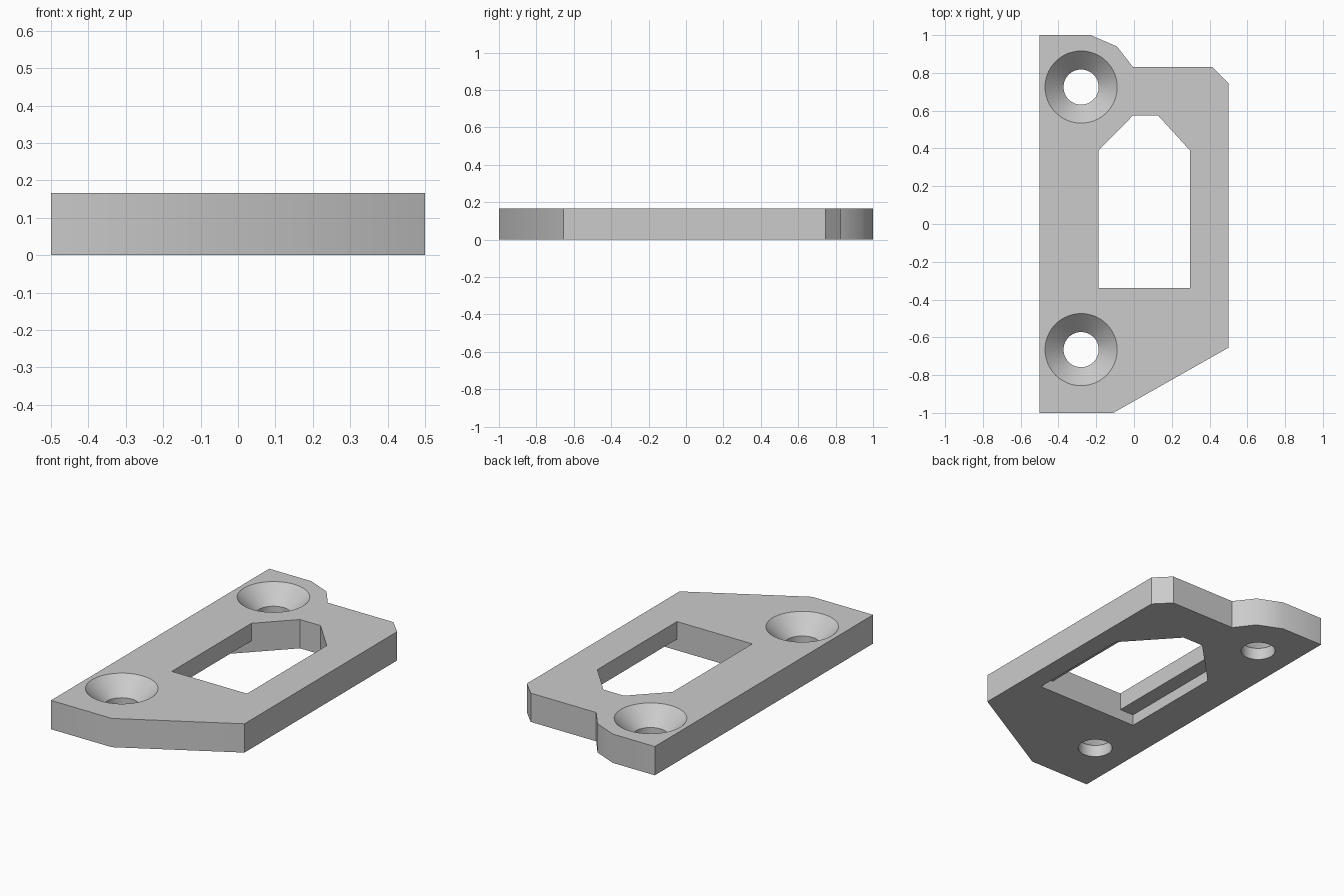
import bpy, bmesh, math
from mathutils import Vector

THICK = 0.167
POCKET = 0.065      # depth of the recess under the window
BORE_TOP = 0.07     # where the straight bore meets the countersink

old = bpy.data.objects.get("Cube")
if old:
    bpy.data.objects.remove(old, do_unlink=True)

grey = bpy.data.materials.new("plain grey")
grey.use_nodes = True
colour = (0.6, 0.6, 0.6, 1)
grey.diffuse_color = colour
grey.node_tree.nodes["Principled BSDF"].inputs["Base Color"].default_value = colour


def finish(bm, name):
    bmesh.ops.recalc_face_normals(bm, faces=bm.faces)
    mesh = bpy.data.meshes.new(name)
    bm.to_mesh(mesh)
    bm.free()
    mesh.materials.append(grey)
    obj = bpy.data.objects.new(name, mesh)
    bpy.context.collection.objects.link(obj)
    return obj


def prism(name, outline, z0, z1):
    """Extrude a flat outline from z0 to z1."""
    bm = bmesh.new()
    face = bm.faces.new([bm.verts.new((p[0], p[1], z0)) for p in outline])
    grown = bmesh.ops.extrude_face_region(bm, geom=[face])["geom"]
    bmesh.ops.translate(bm, vec=(0, 0, z1 - z0),
                        verts=[v for v in grown if isinstance(v, bmesh.types.BMVert)])
    return finish(bm, name)


def lathe(name, profile, centre, sides=64):
    """Stack rings of (radius, z) into a closed solid."""
    bm = bmesh.new()
    rings = []
    for r, z in profile:
        angles = [2 * math.pi * i / sides for i in range(sides)]
        rings.append([bm.verts.new((centre[0] + r * math.cos(a),
                                    centre[1] + r * math.sin(a), z)) for a in angles])
    for low, high in zip(rings, rings[1:]):
        for i in range(sides):
            j = (i + 1) % sides
            bm.faces.new((low[i], low[j], high[j], high[i]))
    bm.faces.new(rings[0])
    bm.faces.new(rings[-1])
    return finish(bm, name)


def cut(target, cutter):
    """Subtract the cutter, then discard it."""
    mod = target.modifiers.new("cut", 'BOOLEAN')
    mod.operation = 'DIFFERENCE'
    mod.solver = 'EXACT'
    mod.object = cutter
    bpy.context.view_layer.objects.active = target
    bpy.ops.object.modifier_apply(modifier=mod.name)
    bpy.data.objects.remove(cutter, do_unlink=True)


# Plate body
plate = prism("mounting_plate", [
    (-0.5, -1), (-0.11, -1), (0.5, -0.655), (0.5, 0.745), (0.415, 0.83),
    (-0.005, 0.83), (-0.09, 0.94), (-0.23, 1), (-0.5, 1)], 0, THICK)

# Window, and the wider recess below it that follows the same slanted corners
peak_l, peak_r = Vector((-0.005, 0.575)), Vector((0.127, 0.575))
side_l, side_r = Vector((-0.187, 0.39)), Vector((0.296, 0.39))
SILL = -0.34


def window(name, spread, z0, z1):
    left = peak_l.lerp(side_l, spread)
    right = peak_r.lerp(side_r, spread)
    return prism(name, [(left.x, SILL), (right.x, SILL), right, peak_r, peak_l, left], z0, z1)


cut(plate, window("window_cutter", 1, -0.1, THICK + 0.1))
cut(plate, window("recess_cutter", 1.5, -0.1, POCKET))

# Countersunk screw holes
slope = (0.191 - 0.093) / (THICK - BORE_TOP)
for y in (0.725, -0.665):
    cut(plate, lathe("screw_cutter", [
        (0.093, -0.1), (0.093, BORE_TOP), (0.191 + 0.05 * slope, THICK + 0.05)], (-0.28, y)))

# Smooth shading with sharp edges kept
bpy.ops.object.select_all(action='DESELECT')
plate.select_set(True)
bpy.context.view_layer.objects.active = plate
bpy.ops.object.shade_smooth_by_angle(angle=math.radians(30))
